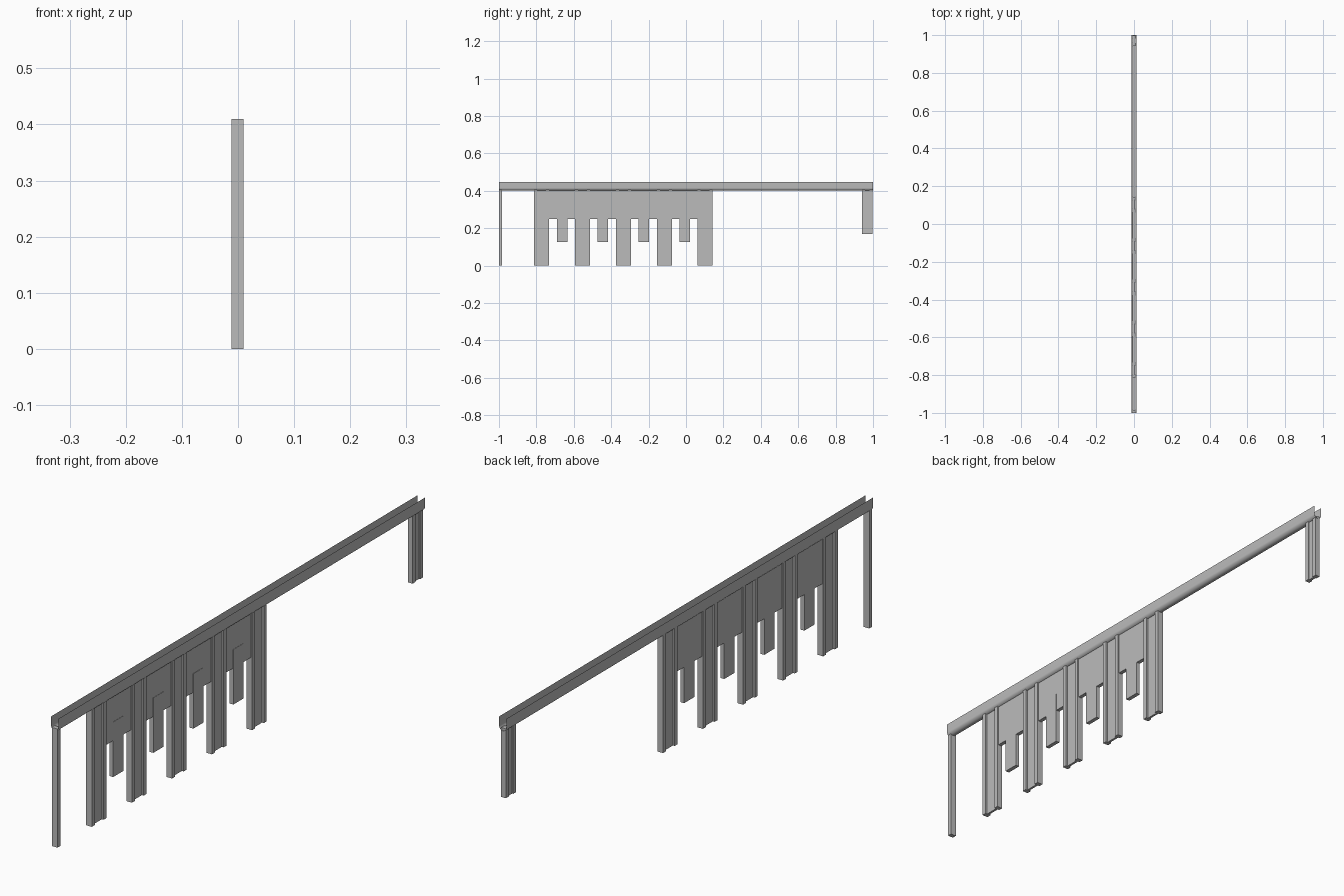
import bpy
import bmesh
import math

cube = bpy.data.objects.get("Cube")
if cube:
    bpy.data.objects.remove(cube, do_unlink=True)

grey = bpy.data.materials.new("plain grey")
grey.use_nodes = True
colour = (0.5, 0.5, 0.5, 1)
grey.diffuse_color = colour
grey.node_tree.nodes["Principled BSDF"].inputs["Base Color"].default_value = colour

TOP = 0.41          # top of every upright
POST = 0.016        # post width along the run
HALF = 0.0108       # half depth of a post
SHIFT = -0.001      # uprights sit slightly off the channel centre


def finish(name, bm):
    mesh = bpy.data.meshes.new(name)
    bm.to_mesh(mesh)
    bm.free()
    obj = bpy.data.objects.new(name, mesh)
    obj.data.materials.append(grey)
    bpy.context.collection.objects.link(obj)
    return obj


def box(name, x0, x1, y0, y1, z0, z1):
    bm = bmesh.new()
    bmesh.ops.create_cube(bm, size=1)
    low, high = (x0 + SHIFT, y0, z0), (x1 + SHIFT, y1, z1)
    for v in bm.verts:
        v.co = [low[i] + (v.co[i] + 0.5) * (high[i] - low[i]) for i in range(3)]
    return finish(name, bm)


def grooved_column(name, y0, y1, z0, half, web):
    """Upright with an H-shaped section, extruded from z0 to the top."""
    outline = [(-half, y0), (half, y0), (half, y0 + POST), (web, y0 + POST),
               (web, y1 - POST), (half, y1 - POST), (half, y1), (-half, y1),
               (-half, y1 - POST), (-web, y1 - POST), (-web, y0 + POST),
               (-half, y0 + POST)]
    bm = bmesh.new()
    face = bm.faces.new([bm.verts.new((x + SHIFT, y, z0)) for x, y in outline])
    ext = bmesh.ops.extrude_face_region(bm, geom=[face])
    for v in ext["geom"]:
        if isinstance(v, bmesh.types.BMVert):
            v.co.z = TOP
    bmesh.ops.recalc_face_normals(bm, faces=bm.faces)
    return finish(name, bm)


# Open U-shaped channel along the whole length, thin sheet with round bottom
radius, lip, bottom = 0.0145, 0.447, 0.401
section = [(radius, lip)]
for i in range(17):
    a = -math.pi * i / 16
    section.append((radius * math.cos(a), bottom + radius + radius * math.sin(a)))
section.append((-radius, lip))
bm = bmesh.new()
near = [bm.verts.new((x, -1, z)) for x, z in section]
far = [bm.verts.new((x, 1, z)) for x, z in section]
for i in range(len(section) - 1):
    bm.faces.new((near[i], near[i + 1], far[i + 1], far[i]))
# make the outside of the channel its front side
bm.normal_update()
first = bm.faces[:][0]
if first.normal.x < 0:
    bmesh.ops.reverse_faces(bm, faces=bm.faces[:])
channel = finish("channel", bm)
bpy.context.view_layer.objects.active = channel
channel.select_set(True)
bpy.ops.object.shade_smooth_by_angle(angle=math.radians(30))

# End post and short grooved end bracket
box("front_end_post", -HALF, HALF, -1, -1 + POST, 0, TOP)
grooved_column("rear_end_bracket", 0.942, 0.998, 0.17, 0.009, 0.005)

# Five columns with a panel and a hanging tab in each bay
pitch, width, start, bays = 0.2187, 0.08, -0.812, 4
for i in range(bays + 1):
    y = start + i * pitch
    grooved_column(f"column_{i + 1}", y, y + width, 0, HALF, 0.004)
    if i < bays:
        box(f"panel_{i + 1}", -0.0075, 0.0065, y + width, y + pitch, 0.25, TOP)
        mid = y + (width + pitch) / 2
        box(f"tab_{i + 1}", -0.007, 0.0075, mid - 0.028, mid + 0.028, 0.125, 0.315)
